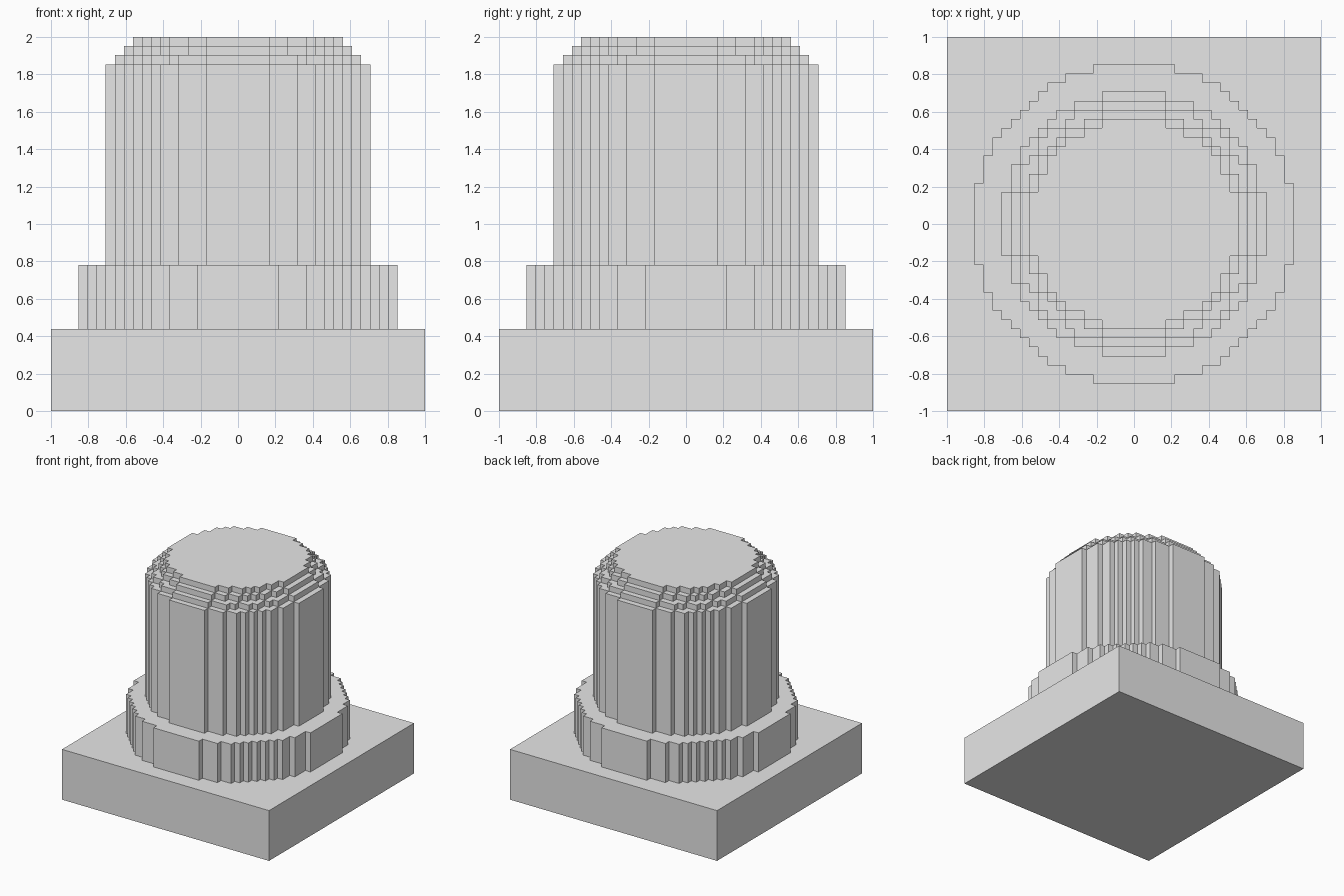
import bpy
import bmesh
import math

if "Cube" in bpy.data.objects:
    bpy.data.objects.remove(bpy.data.objects["Cube"], do_unlink=True)

CELL = 2 / 41  # size of one block

grey = bpy.data.materials.new("light_grey")
grey.use_nodes = True
grey.diffuse_color = (0.8, 0.8, 0.8, 1)
grey.node_tree.nodes["Principled BSDF"].inputs["Base Color"].default_value = (0.8, 0.8, 0.8, 1)


def disc_outline(reach):
    """Stepped outline of a disc of blocks reaching `reach` blocks from its centre block."""
    def half(x):
        return math.isqrt(int((reach + 0.5) ** 2) - x * x) + 0.5

    upper = []
    for x in range(-reach, reach + 1):
        if x == -reach or half(x) != half(x - 1):
            if upper:
                upper.append((x - 0.5, half(x - 1)))
            upper.append((x - 0.5, half(x)))
    upper.append((reach + 0.5, half(reach)))
    return upper + [(-x, -y) for x, y in upper]


def square_outline(half):
    return [(-half, half), (half, half), (half, -half), (-half, -half)]


def slab(name, outline, bottom, top):
    """Extrude an outline between two heights, all in blocks."""
    bm = bmesh.new()
    face = bm.faces.new([bm.verts.new((x * CELL, y * CELL, bottom * CELL)) for x, y in outline])
    result = bmesh.ops.extrude_face_region(bm, geom=[face], use_keep_orig=True)
    raised = [v for v in result["geom"] if isinstance(v, bmesh.types.BMVert)]
    bmesh.ops.translate(bm, verts=raised, vec=(0, 0, (top - bottom) * CELL))
    bmesh.ops.recalc_face_normals(bm, faces=bm.faces)
    mesh = bpy.data.meshes.new(name)
    bm.to_mesh(mesh)
    bm.free()
    mesh.materials.append(grey)
    bpy.context.collection.objects.link(bpy.data.objects.new(name, mesh))


# Square base, collar and column
slab("square_base", square_outline(20.5), 0, 9)
slab("collar", disc_outline(17), 9, 16)
slab("column", disc_outline(14), 16, 38)

# Stepped bevel at the top of the column
for step in range(3):
    slab(f"top_step_{step + 1}", disc_outline(13 - step), 38 + step, 39 + step)
